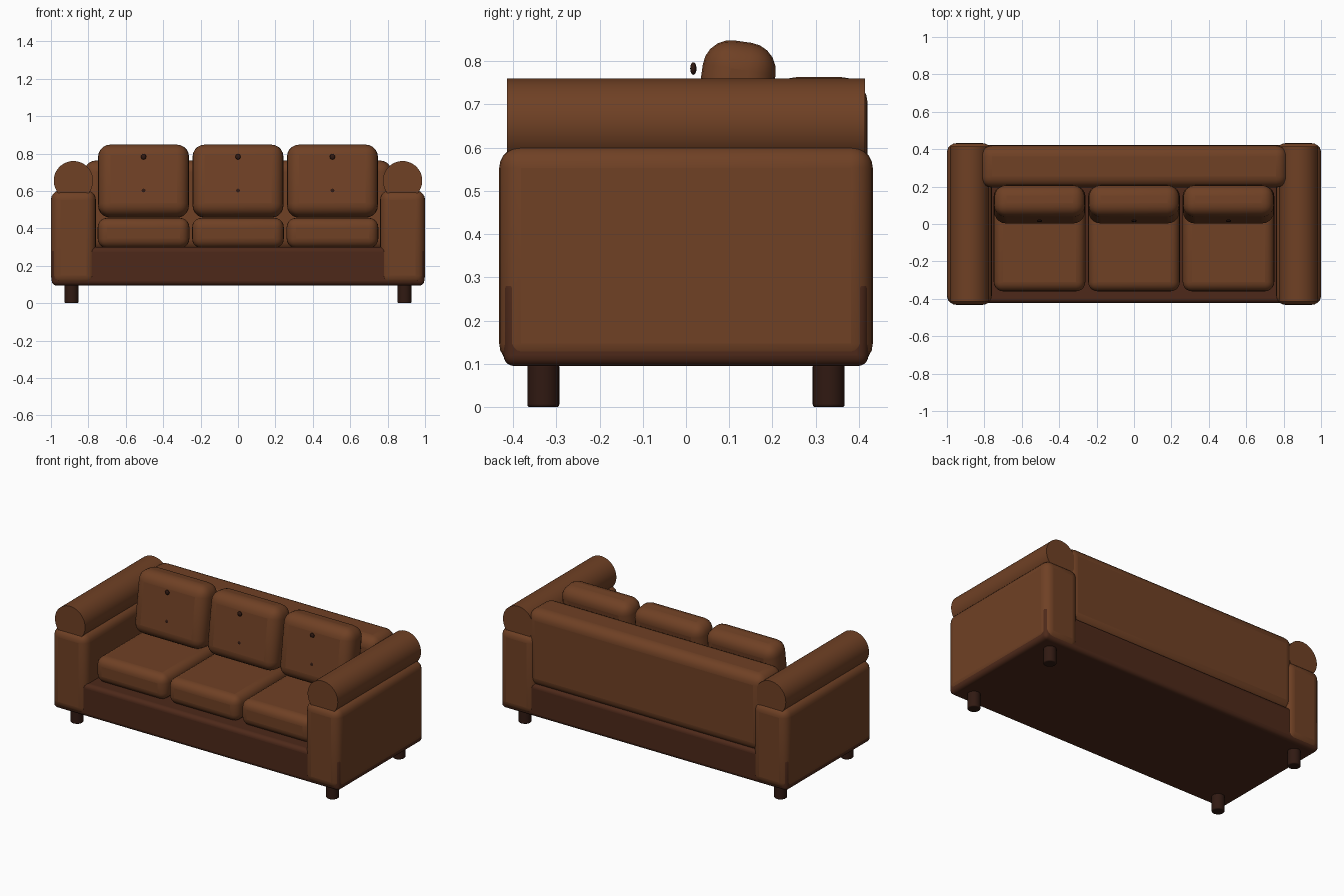
import bpy, math

if "Cube" in bpy.data.objects:
    bpy.data.objects.remove(bpy.data.objects["Cube"])


def material(name, rgb):
    m = bpy.data.materials.new(name)
    m.diffuse_color = (*rgb, 1)
    m.use_nodes = True
    m.node_tree.nodes["Principled BSDF"].inputs["Base Color"].default_value = m.diffuse_color
    return m


LEATHER = material("leather", (0.16, 0.052, 0.018))
DARK_LEATHER = material("dark_leather", (0.075, 0.022, 0.010))
WOOD = material("dark_wood", (0.03, 0.010, 0.006))


def finish(name, mat, bevel=0, segments=5):
    ob = bpy.context.object
    ob.name = name
    ob.data.materials.append(mat)
    if bevel:
        bpy.ops.object.transform_apply(location=False, rotation=False, scale=True)
        mod = ob.modifiers.new("soft_edges", "BEVEL")
        mod.width = bevel
        mod.segments = segments
    bpy.ops.object.shade_smooth_by_angle(angle=math.radians(40))
    return ob


def soft_box(name, x, y, z, mat, bevel):
    """Rounded box from (min, max) ranges."""
    lo, hi = zip(x, y, z)
    bpy.ops.mesh.primitive_cube_add(size=1, location=[(a + b) / 2 for a, b in zip(lo, hi)])
    bpy.context.object.scale = [b - a for a, b in zip(lo, hi)]
    return finish(name, mat, bevel)


def cylinder(name, loc, radius, depth, mat, rot=(0, 0, 0), bevel=0, sides=32):
    bpy.ops.mesh.primitive_cylinder_add(vertices=sides, radius=radius, depth=depth,
                                        location=loc, rotation=rot)
    return finish(name, mat, bevel, 3)


# Frame
soft_box("base", (-0.996, 0.996), (-0.422, 0.422), (0.095, 0.30), DARK_LEATHER, 0.025)
soft_box("backrest", (-0.82, 0.82), (0.195, 0.42), (0.28, 0.763), LEATHER, 0.06)

# Arms with rolled tops, and legs
for s, side in ((-1, "left"), (1, "right")):
    soft_box(side + "_arm", sorted((s * 0.76, s * 1.0)), (-0.432, 0.432),
             (0.097, 0.603), LEATHER, 0.05)
    cylinder(side + "_arm_roll", (s * 0.88, 0, 0.655), 0.105, 0.828, LEATHER,
             (math.pi / 2, 0, 0), sides=48)
    for t, end in ((-1, "front"), (1, "back")):
        cylinder(f"{side}_{end}_leg", (s * 0.89, t * 0.33, 0.05), 0.037, 0.10, WOOD, bevel=0.006)

# Seat cushions, leaning back cushions and their buttons
for i in range(3):
    x = (i - 1) * 0.505
    soft_box(f"seat_cushion_{i + 1}", (x - 0.245, x + 0.245), (-0.36, 0.20),
             (0.295, 0.456), LEATHER, 0.05)
    cushion = soft_box(f"back_cushion_{i + 1}", (x - 0.243, x + 0.243), (0.02, 0.19),
                       (0.458, 0.847), LEATHER, 0.065)
    cushion.rotation_euler.x = -math.radians(8)
    for z in (0.60, 0.783):
        bpy.ops.mesh.primitive_uv_sphere_add(segments=16, ring_count=10, radius=0.0145,
                                             location=(x, 0.017, z))
        bpy.context.object.scale.y = 0.5
        finish(f"button_{i + 1}", WOOD)
